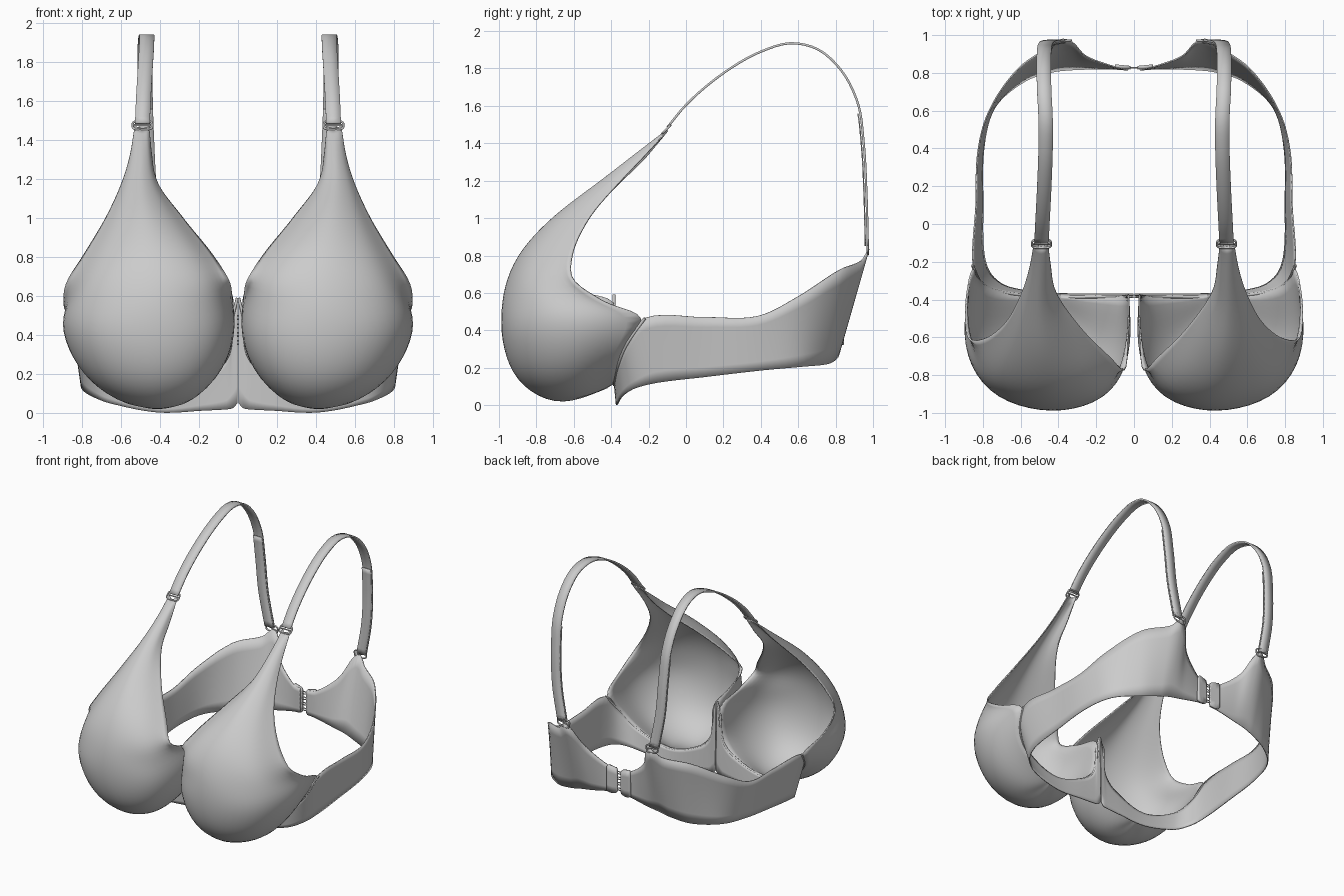
import bpy, math
from mathutils import Vector, Matrix

if "Cube" in bpy.data.objects:
    bpy.data.objects.remove(bpy.data.objects["Cube"])


def spline(pts, n):
    """Chord-length Catmull-Rom through pts, n even samples in parameter."""
    p = [Vector(q) for q in pts]
    p = [2 * p[0] - p[1]] + p + [2 * p[-1] - p[-2]]
    t = [0.0]
    for a, b in zip(p, p[1:]):
        t.append(t[-1] + max((b - a).length, 1e-4) ** 0.8)
    out, k = [], 1
    for i in range(n):
        u = t[1] + (t[-2] - t[1]) * i / (n - 1)
        while k < len(p) - 3 and u > t[k + 1]:
            k += 1
        P, T = p[k - 1:k + 3], t[k - 1:k + 3]
        mix = lambda a, b, ta, tb: a + (b - a) * ((u - ta) / (tb - ta))
        a1, a2, a3 = [mix(P[j], P[j + 1], T[j], T[j + 1]) for j in range(3)]
        b1, b2 = mix(a1, a2, T[0], T[2]), mix(a2, a3, T[1], T[3])
        out.append(mix(b1, b2, T[1], T[2]))
    return out


def finish(ob, thick=0, offset=-1, mirror=True):
    if thick:
        m = ob.modifiers.new("thickness", 'SOLIDIFY')
        m.thickness, m.offset = thick, offset
    if mirror:
        m = ob.modifiers.new("mirror", 'MIRROR')
        m.use_mirror_merge = False
    bpy.ops.object.select_all(action='DESELECT')
    ob.select_set(True)
    bpy.context.view_layer.objects.active = ob
    bpy.ops.object.shade_smooth_by_angle(angle=math.radians(50))
    return ob


def sheet(name, rows, thick, offset=-1):
    """Grid surface from equally long rows of points."""
    n = len(rows[0])
    faces = [(i * n + j, (i + 1) * n + j, (i + 1) * n + j + 1, i * n + j + 1)
             for i in range(len(rows) - 1) for j in range(n - 1)]
    me = bpy.data.meshes.new(name)
    me.from_pydata([tuple(v) for r in rows for v in r], [], faces)
    ob = bpy.data.objects.new(name, me)
    bpy.context.collection.objects.link(ob)
    return finish(ob, thick, offset)


def tube(name, pts, r, cyclic=False, mirror=True):
    cu = bpy.data.curves.new(name, 'CURVE')
    cu.dimensions, cu.bevel_depth, cu.bevel_resolution = '3D', r, 2
    cu.use_fill_caps = True
    s = cu.splines.new('POLY')
    s.points.add(len(pts) - 1)
    for q, v in zip(s.points, pts):
        q.co = (*v, 1)
    s.use_cyclic_u = cyclic
    tmp = bpy.data.objects.new(name + "_path", cu)
    me = bpy.data.meshes.new_from_object(tmp)
    bpy.data.objects.remove(tmp)
    ob = bpy.data.objects.new(name, me)
    bpy.context.collection.objects.link(ob)
    return finish(ob, mirror=mirror)


# cup rows: inner edge, inner side, front, outer side, outer edge
upper = [
    [(.455, -.10, 1.47), (.47, -.115, 1.465), (.49, -.12, 1.46), (.51, -.115, 1.465), (.53, -.10, 1.47)],
    [(.44, -.22, 1.32), (.46, -.285, 1.32), (.50, -.305, 1.32), (.535, -.28, 1.32), (.555, -.235, 1.32)],
    [(.42, -.34, 1.2), (.45, -.43, 1.2), (.50, -.46, 1.2), (.56, -.42, 1.2), (.59, -.35, 1.2)],
    [(.28, -.55, 1.0), (.36, -.67, 1.0), (.47, -.725, 1.0), (.60, -.66, 1.0), (.68, -.52, 1.0)],
    [(.12, -.71, .80), (.23, -.85, .80), (.44, -.905, .80), (.68, -.81, .80), (.80, -.61, .80)],
    [(.05, -.775, .69), (.17, -.91, .66), (.42, -.97, .65), (.74, -.86, .66), (.875, -.61, .68)],
]
lower = [
    [(.03, -.60, .61), (.10, -.86, .55), (.41, -.993, .54), (.81, -.83, .56), (.895, -.45, .56)],
    [(.025, -.39, .55), (.010, -.66, .44), (.41, -1.0, .44), (.915, -.63, .46), (.855, -.24, .46)],
    [(.05, -.385, .30), (.030, -.65, .31), (.41, -.985, .30), (.875, -.60, .30), (.80, -.32, .32)],
    [(.14, -.385, .20), (.14, -.65, .13), (.41, -.915, .13), (.74, -.61, .13), (.68, -.365, .20)],
    [(.28, -.385, .13), (.29, -.56, .035), (.41, -.69, .002), (.54, -.56, .035), (.55, -.375, .14)],
    [(.405, -.385, .11), (.408, -.40, .105), (.41, -.42, .09), (.412, -.40, .105), (.415, -.385, .11)],
]
# round out the full rows with elliptical shoulder points
for r in lower[1:5]:
    f = r[2]
    sh = [(f[0] + (s[0] - f[0]) * .74, s[1] + (f[1] - s[1]) * .71, s[2] + (f[2] - s[2]) * .5)
          for s in (r[1], r[3])]
    r[2:3] = [sh[0], f, sh[1]]
rows = [spline(r, 33) for r in upper + lower]
grid = [list(r) for r in zip(*[spline(c, 49) for c in zip(*rows)])]
# relax the surface with its border held
for _ in range(10):
    old = [[v.copy() for v in r] for r in grid]
    for i in range(1, len(grid) - 1):
        for j in range(1, len(grid[0]) - 1):
            avg = (old[i - 1][j] + old[i + 1][j] + old[i][j - 1] + old[i][j + 1]) / 4
            grid[i][j] = old[i][j].lerp(avg, .6)
sheet("cup", grid, .008)

# band: top and bottom edge from centre front round to the back closure
top = [(.003, -.385, .59), (.03, -.385, .48), (.05, -.385, .30), (.14, -.385, .20),
       (.41, -.385, .11), (.68, -.365, .20), (.80, -.32, .32), (.855, -.22, .465),
       (.84, .10, .47), (.83, .38, .475), (.77, .60, .58), (.62, .82, .72),
       (.45, .94, .77), (.36, .98, .83), (.25, .89, .65), (.10, .835, .53), (.03, .82, .52)]
bottom = [(.003, -.375, .05), (.025, -.375, .025), (.06, -.375, .018), (.17, -.375, .012),
          (.41, -.372, .002), (.66, -.34, .05), (.76, -.27, .09), (.80, -.15, .12),
          (.805, .10, .15), (.80, .40, .185), (.74, .62, .205), (.58, .76, .22),
          (.43, .81, .25), (.35, .82, .27), (.24, .825, .29), (.10, .825, .32), (.03, .82, .33)]


def edge(pts):
    """Equal samples per span keep top and bottom edges aligned."""
    out = []
    for k in range(len(pts) - 1):
        a, b, c, d = [Vector(pts[min(max(k + j, 0), len(pts) - 1)]) for j in (-1, 0, 1, 2)]
        L = (c - b).length
        m0 = (c - a).normalized() * L
        m1 = (d - b).normalized() * L
        for i in range(6):
            t = i / 6
            out.append(b * (2*t**3 - 3*t*t + 1) + m0 * (t**3 - 2*t*t + t)
                       + c * (3*t*t - 2*t**3) + m1 * (t**3 - t*t))
    return out + [Vector(pts[-1])]


te, be = edge(top), edge(bottom)
sheet("band", [[a.lerp(b, i / 6) for a, b in zip(te, be)] for i in range(7)], .008)

# underwire channel along the cup seam
tube("underwire_channel", edge(top[:8]), .008)

# shoulder strap
path = spline([(.49, -.10, 1.485), (.485, 0, 1.605), (.475, .2, 1.775), (.468, .4, 1.89),
               (.468, .56, 1.935), (.475, .70, 1.905), (.478, .83, 1.79), (.475, .92, 1.61),
               (.468, .95, 1.40), (.45, .965, 1.12), (.40, .972, .85)], 50)
rib = [[p + Vector((dx, 0, 0)) for p in path] for dx in (-.038, 0, .038)]
sheet("strap", rib, .012, 0)
# doubled strap layer behind the shoulder
sheet("strap_return", [[p + Vector((0, -.013, 0)) for p in r[33:]] for r in rib], .007, 0)


# strap rings: rounded loops with a middle bar
def ring(name, centre, tilt, yaw):
    M = Matrix.Translation(centre) @ Matrix.Rotation(yaw, 4, 'Y') @ Matrix.Rotation(tilt, 4, 'X')
    loop = []
    for i in range(28):
        a = math.tau * i / 28
        c, s = math.cos(a), math.sin(a)
        loop.append(M @ Vector((math.copysign(abs(c) ** .5, c) * .05, 0,
                                math.copysign(abs(s) ** .5, s) * .03)))
    tube(name, loop, .006, True)
    tube(name + "_bar", [M @ Vector((-.05, 0, 0)), M @ Vector((.05, 0, 0))], .005)


ring("front_ring", (.49, -.105, 1.475), math.radians(-45), 0)
ring("back_ring", (.385, .972, .84), 0, math.radians(-12))

# back closure: a tab on each wing, small hooks between them
tab = [[Vector((x, .828 + (x - .02) * .1, z0 + (z1 - z0) * k / 4))
        for x, z0, z1 in ((.018, .345, .505), (.025, .33, .52), (.06, .322, .53),
                          (.09, .325, .535), (.10, .335, .525))] for k in range(5)]
sheet("closure_tab", tab, .018, 0)
for k in range(4):
    z = .36 + .043 * k
    tube("hook", [(.022 * math.cos(a), .826, z + .009 * math.sin(a))
                  for a in [math.tau * i / 12 for i in range(12)]], .004, True, False)
